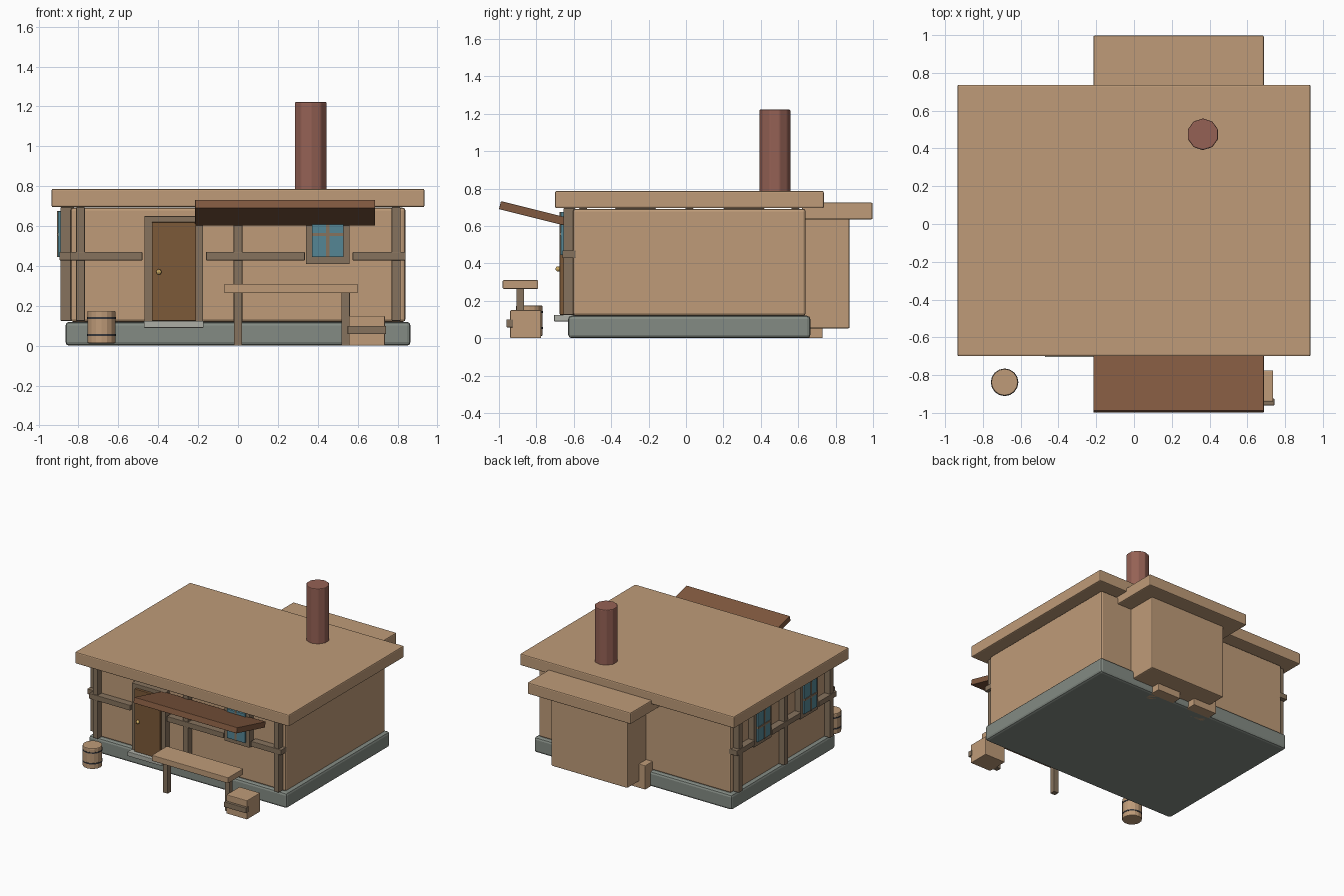
import bpy, math

if "Cube" in bpy.data.objects:
    bpy.data.objects.remove(bpy.data.objects["Cube"])

COL = {
    "tan": (0.52, 0.33, 0.19), "timber": (0.24, 0.17, 0.11), "stone": (0.23, 0.26, 0.23),
    "brown": (0.22, 0.10, 0.05), "door": (0.20, 0.10, 0.04), "glass": (0.09, 0.24, 0.30),
    "brick": (0.30, 0.12, 0.09), "step": (0.42, 0.43, 0.38), "iron": (0.04, 0.04, 0.045),
    "brass": (0.60, 0.40, 0.12),
}
MATS = {}
for key, c in COL.items():
    MATS[key] = bpy.data.materials.new(key)
    MATS[key].diffuse_color = (*c, 1)


def finish(ob, name, mat, bevel):
    ob.name = name
    ob.data.materials.append(MATS[mat])
    if bevel:
        m = ob.modifiers.new("Bevel", "BEVEL")
        m.width, m.segments, m.limit_method = bevel, 2, "ANGLE"
    return ob


def box(name, mat, x, y, z, bevel=0.004):
    """Box from (min, max) ranges on each axis."""
    bpy.ops.mesh.primitive_cube_add(size=1, location=[(a + b) / 2 for a, b in (x, y, z)])
    ob = bpy.context.object
    ob.scale = [b - a for a, b in (x, y, z)]
    bpy.ops.object.transform_apply(location=False, rotation=False, scale=True)
    return finish(ob, name, mat, bevel)


def cyl(name, mat, x, y, z, r, sides, bevel=0.0):
    bpy.ops.mesh.primitive_cylinder_add(vertices=sides, radius=r, depth=z[1] - z[0],
                                        location=(x, y, (z[0] + z[1]) / 2))
    return finish(bpy.context.object, name, mat, bevel)


def wall_box(side, name, mat, u, out, z, bevel=0.003):
    """Box on the front or left wall: u runs along the wall, out is its outer face."""
    if side == "front":
        return box(name, mat, u, (-out, -0.59), z, bevel)
    return box(name, mat, (-out, -0.82), u, z, bevel)


def window(side, name, c, base):
    wall_box(side, name + "_frame", "timber", (c - 0.11, c + 0.11), base, (0.41, 0.695))
    wall_box(side, name + "_glass", "glass", (c - 0.08, c + 0.08), base + 0.015, (0.445, 0.675))
    wall_box(side, name + "_upright_bar", "timber", (c - 0.008, c + 0.008), base + 0.02, (0.445, 0.675), 0)
    wall_box(side, name + "_cross_bar", "timber", (c - 0.08, c + 0.08), base + 0.02, (0.55, 0.566), 0)


# Main house
box("foundation", "stone", (-0.865, 0.865), (-0.63, 0.665), (0, 0.12), 0.018)
box("walls", "tan", (-0.84, 0.84), (-0.605, 0.64), (0.12, 0.692), 0.014)
box("roof", "tan", (-0.935, 0.935), (-0.70, 0.737), (0.695, 0.787), 0.008)
cyl("chimney", "brick", 0.365, 0.475, (0.70, 1.222), 0.084, 10, 0.006)

# Rear extension and the blocks beneath it
box("annex_walls", "tan", (-0.10, 0.565), (0.60, 0.875), (0.052, 0.64), 0.008)
box("annex_roof", "tan", (-0.215, 0.688), (0.62, 0.998), (0.635, 0.725), 0.008)
for i, x in enumerate((-0.155, 0.178)):
    box(f"rear_block_{i}", "tan", (x, x + 0.205), (0.58, 0.73), (0, 0.19), 0.005)

# Timber framing on front and left walls
for i, x in enumerate((-0.79, 0.0, 0.793)):
    wall_box("front", f"front_post_{i}", "timber", (x - 0.022, x + 0.022), 0.655, (0.125, 0.695))
for i, y in enumerate((-0.55, 0.018, 0.585)):
    wall_box("left", f"left_post_{i}", "timber", (y - 0.022, y + 0.022), 0.89, (0.125, 0.695))
for i, u in enumerate(((-0.84, -0.48), (-0.16, 0.335), (0.575, 0.84))):
    wall_box("front", f"front_rail_{i}", "timber", u, 0.66, (0.428, 0.47))
for i, u in enumerate(((-0.605, -0.38), (-0.16, 0.20), (0.42, 0.64))):
    wall_box("left", f"left_rail_{i}", "timber", u, 0.895, (0.428, 0.47))

# Windows
window("front", "front_window", 0.45, 0.655)
window("left", "left_window_a", -0.27, 0.888)
window("left", "left_window_b", 0.31, 0.888)

# Door
wall_box("front", "door_frame", "timber", (-0.47, -0.175), 0.655, (0.12, 0.65))
wall_box("front", "door", "door", (-0.432, -0.21), 0.675, (0.125, 0.62))
box("door_step", "step", (-0.472, -0.172), (-0.705, -0.60), (0.09, 0.125), 0.003)
bpy.ops.mesh.primitive_uv_sphere_add(segments=10, ring_count=6, radius=0.014, location=(-0.397, -0.684, 0.37))
finish(bpy.context.object, "door_knob", "brass", 0)

# Awning sloping down toward the wall
awning = box("awning", "brown", (-0.215, 0.687), (-1.0, -0.634), (0.645, 0.689), 0.003)
awning.rotation_euler.x = math.radians(-14)

# Table
box("table_top", "tan", (-0.068, 0.60), (-0.98, -0.79), (0.264, 0.31), 0.004)
for i, x in enumerate((0.0, 0.54)):
    box(f"table_leg_{i}", "timber", (x - 0.021, x + 0.021), (-0.907, -0.865), (0, 0.27), 0.003)

# Crate
box("crate", "tan", (0.556, 0.737), (-0.94, -0.775), (0, 0.15), 0.005)
box("crate_slat", "timber", (0.55, 0.743), (-0.96, -0.925), (0.058, 0.10), 0.003)

# Barrel
cyl("barrel", "tan", -0.685, -0.838, (0.012, 0.175), 0.071, 16, 0.006)
for i, z in enumerate((0.05, 0.135)):
    cyl(f"barrel_hoop_{i}", "iron", -0.685, -0.838, (z, z + 0.01), 0.073, 16)

for m in bpy.data.materials:
    if m.users and not m.is_grease_pencil:
        m.use_nodes = True
        m.node_tree.nodes["Principled BSDF"].inputs["Base Color"].default_value = m.diffuse_color
